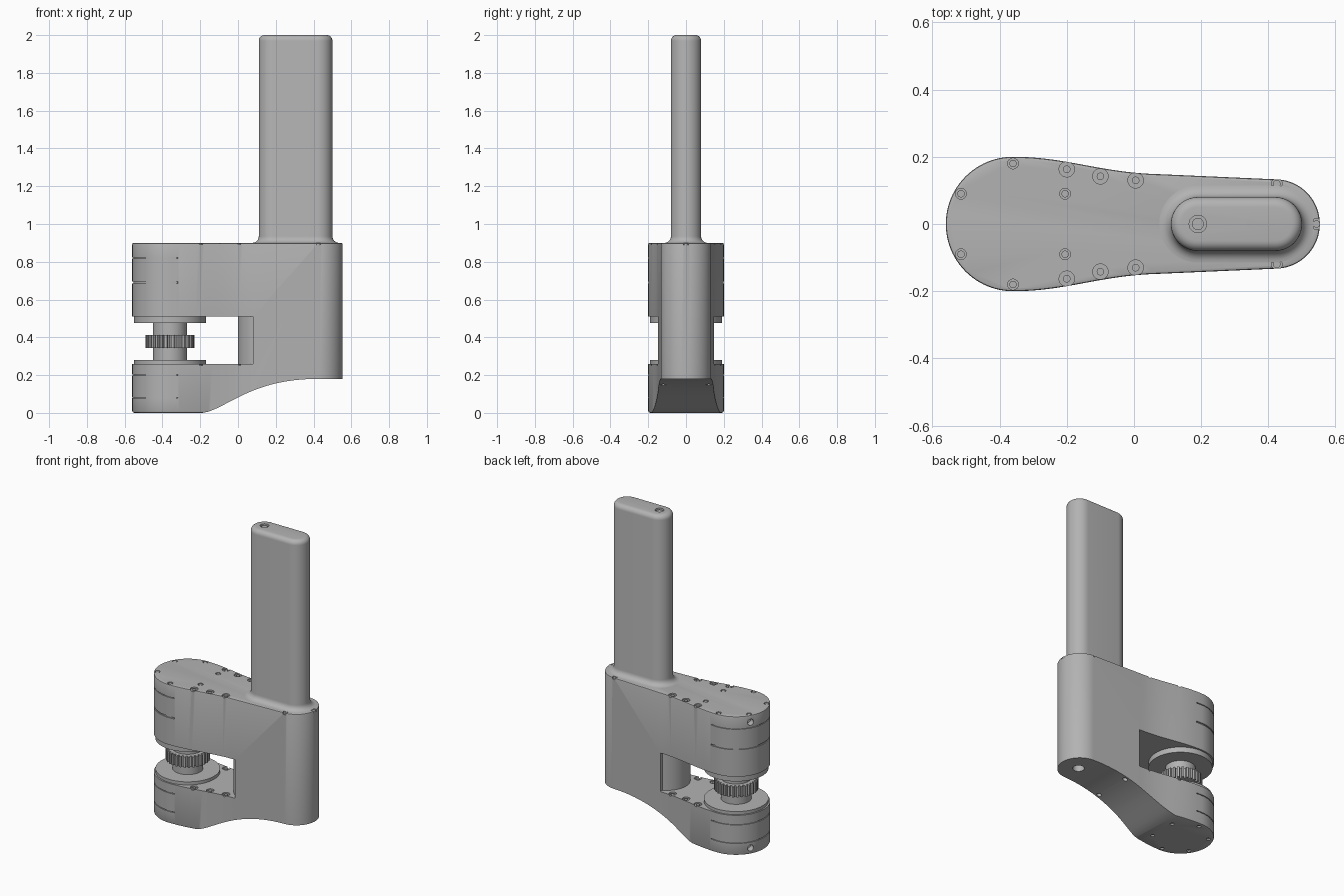
import bpy, bmesh
from math import pi, sin, cos, radians
from mathutils import Vector, Matrix
from mathutils.geometry import interpolate_bezier

cube = bpy.data.objects.get("Cube")
if cube:
    bpy.data.objects.remove(cube, do_unlink=True)

grey = bpy.data.materials.new("satin grey")
grey.use_nodes = True
grey.diffuse_color = (0.45, 0.45, 0.45, 1)
grey.node_tree.nodes["Principled BSDF"].inputs["Base Color"].default_value = (0.45, 0.45, 0.45, 1)

PIVOT = -0.36   # x of the round end and its pulley


# ---- helpers ----
def finish(name, bm):
    bmesh.ops.recalc_face_normals(bm, faces=bm.faces)
    mesh = bpy.data.meshes.new(name)
    bm.to_mesh(mesh)
    bm.free()
    obj = bpy.data.objects.new(name, mesh)
    bpy.context.collection.objects.link(obj)
    mesh.materials.append(grey)
    return obj


def smooth(obj, angle=32):
    bpy.ops.object.select_all(action='DESELECT')
    obj.select_set(True)
    bpy.context.view_layer.objects.active = obj
    bpy.ops.object.shade_smooth_by_angle(angle=radians(angle))


def loft(bm, rings):
    """Skin closed rings of 3D points and cap both ends."""
    loops = [[bm.verts.new(p) for p in ring] for ring in rings]
    n = len(loops[0])
    for a, b in zip(loops, loops[1:]):
        for i in range(n):
            j = (i + 1) % n
            bm.faces.new((a[i], a[j], b[j], b[i]))
    bm.faces.new(loops[0][::-1])
    bm.faces.new(loops[-1])


def at(points, z):
    return [(x, y, z) for x, y in points]


def arc(cx, r, a0, a1, n, cy=0):
    return [(cx + r * cos(radians(a0 + (a1 - a0) * i / n)),
             cy + r * sin(radians(a0 + (a1 - a0) * i / n))) for i in range(n + 1)]


def bezier(a, b, c, d, n):
    pts = interpolate_bezier(*[Vector((p[0], p[1], 0)) for p in (a, b, c, d)], n)
    return [(p.x, p.y) for p in pts]


def cylinder(bm, centre, r, depth, axis=(0, 0, 1), n=24):
    turn = Vector((0, 0, 1)).rotation_difference(Vector(axis)).to_matrix().to_4x4()
    bmesh.ops.create_cone(bm, cap_ends=True, segments=n, radius1=r, radius2=r, depth=depth,
                          matrix=Matrix.Translation(centre) @ turn)


def cut(obj, bm):
    cutter = finish("cutter", bm)
    cutter.hide_render = True
    mod = obj.modifiers.new("cut", 'BOOLEAN')
    mod.operation, mod.solver, mod.object = 'DIFFERENCE', 'EXACT', cutter
    bpy.context.view_layer.objects.active = obj
    bpy.ops.object.modifier_apply(modifier=mod.name)
    bpy.data.objects.remove(cutter, do_unlink=True)


def mirrored(points):
    return [(x, s * y) for x, y in points for s in (1, -1)]


# ---- body: teardrop prism with softened rims ----
def body_outline(d):
    side = bezier((PIVOT, 0.2), (-0.2, 0.2), (-0.1, 0.152), (0.08, 0.148), 20)
    side = [(x, y - d) for x, y in side]
    half = arc(PIVOT, 0.2 - d, 180, 90, 24)[:-1] + side + arc(0.42, 0.133 - d, 90, 0, 18)
    return half + [(x, -y) for x, y in half[-2:0:-1]]


bm = bmesh.new()
loft(bm, [at(body_outline(d), z) for d, z in
          ((0.01, 0), (0.003, 0.003), (0, 0.01), (0, 0.892), (0.002, 0.898), (0.008, 0.9))])
body = finish("body", bm)

# mouth between the two arms, with a rounded rear column
bm = bmesh.new()
mouth = [(-0.7, -0.3), (0.08, -0.3)] + arc(0.14, 0.14, 245, 115, 24) + [(0.08, 0.3), (-0.7, 0.3)]
loft(bm, [at(mouth, 0.26), at(mouth, 0.51)])
cut(body, bm)

# swept underside
bm = bmesh.new()
sweep = bezier((-0.2, 0), (-0.08, 0), (0.05, 0.18), (0.42, 0.18), 28)
sweep += [(0.7, 0.18), (0.7, -0.1), (-0.2, -0.1)]
loft(bm, [[(x, y, z) for x, z in sweep] for y in (-0.4, 0.4)])
cut(body, bm)

# thin grooves round the closed end of both arms
bm = bmesh.new()
band = arc(PIVOT, 0.194, 78, 282, 48) + arc(PIVOT, 0.25, 282, 78, 48)
for z, h in ((0.82, 0.005), (0.69, 0.009), (0.2, 0.005), (0.08, 0.005)):
    loft(bm, [at(band, z - h / 2), at(band, z + h / 2)])
cut(body, bm)

# screw pockets and cross holes
small = mirrored([(PIVOT, 0.18), (-0.515, 0.09), (-0.205, 0.09), (0.425, 0.12)]) + [(0.543, 0)]
large = mirrored([(-0.2, 0.163), (-0.1, 0.142), (0.005, 0.13)])
under = mirrored([(PIVOT, 0.17), (-0.5, 0.09), (-0.22, 0.09)])
bm = bmesh.new()
for x, y in small:
    cylinder(bm, (x, y, 0.9), 0.016, 0.024)
for x, y in large:
    for z in (0.9, 0.26):
        cylinder(bm, (x, y, z), 0.023, 0.018)
for x, y in under:
    cylinder(bm, (x, y, 0), 0.012, 0.02)
for x, y in mirrored([(0.17, 0.12)]):
    cylinder(bm, (x, y, 0.14), 0.014, 0.05)
cylinder(bm, (0.43, 0, 0.18), 0.035, 0.16)
for z in (0.855, 0.04):
    a = radians(150)
    cylinder(bm, (PIVOT + 0.2 * cos(a), 0.2 * sin(a), z), 0.02, 0.08, (cos(a), sin(a), 0))
cut(body, bm)
smooth(body)

# screw heads sitting in the pockets
bm = bmesh.new()
for x, y in small:
    cylinder(bm, (x, y, 0.891), 0.011, 0.014)
for x, y in large:
    for z in (0.9, 0.26):
        cylinder(bm, (x, y, z - 0.008), 0.011, 0.01)
smooth(finish("screws", bm))


# ---- handle: stadium column with base fillet and rounded top ----
def stadium(d):
    return arc(0.42, 0.08 + d, -90, 90, 24) + arc(0.19, 0.08 + d, 90, 270, 24)


steps = [i * pi / 12 for i in range(7)]
rings = [(0.035 * (1 - sin(a)), 0.9 + 0.035 * (1 - cos(a))) for a in steps]
rings += [(-0.03 * (1 - cos(a)), 1.97 + 0.03 * sin(a)) for a in steps]
bm = bmesh.new()
loft(bm, [at(stadium(d), z) for d, z in [(0.035, 0.895)] + rings])
handle = finish("handle", bm)
bm = bmesh.new()
cylinder(bm, (0.19, 0, 2), 0.026, 0.04)
cut(handle, bm)
smooth(handle)
bm = bmesh.new()
cylinder(bm, (0.19, 0, 1.985), 0.018, 0.016)
smooth(finish("handle_screw", bm))

# ---- pulley: flanges, hub and toothed ring ----
for name, r, z0, z1 in (("upper_flange", 0.19, 0.475, 0.515), ("lower_flange", 0.19, 0.255, 0.28),
                        ("hub", 0.09, 0.27, 0.485)):
    bm = bmesh.new()
    cylinder(bm, (PIVOT, 0, (z0 + z1) / 2), r, z1 - z0, n=64)
    smooth(finish(name, bm))

TEETH = 30
ring = []
for i in range(TEETH):
    for f, r in ((0, 0.113), (0.38, 0.113), (0.46, 0.13), (0.92, 0.13)):
        a = 2 * pi * (i + f) / TEETH
        ring.append((PIVOT + r * cos(a), r * sin(a)))
bm = bmesh.new()
loft(bm, [at(ring, 0.343), at(ring, 0.412)])
finish("toothed_ring", bm)
